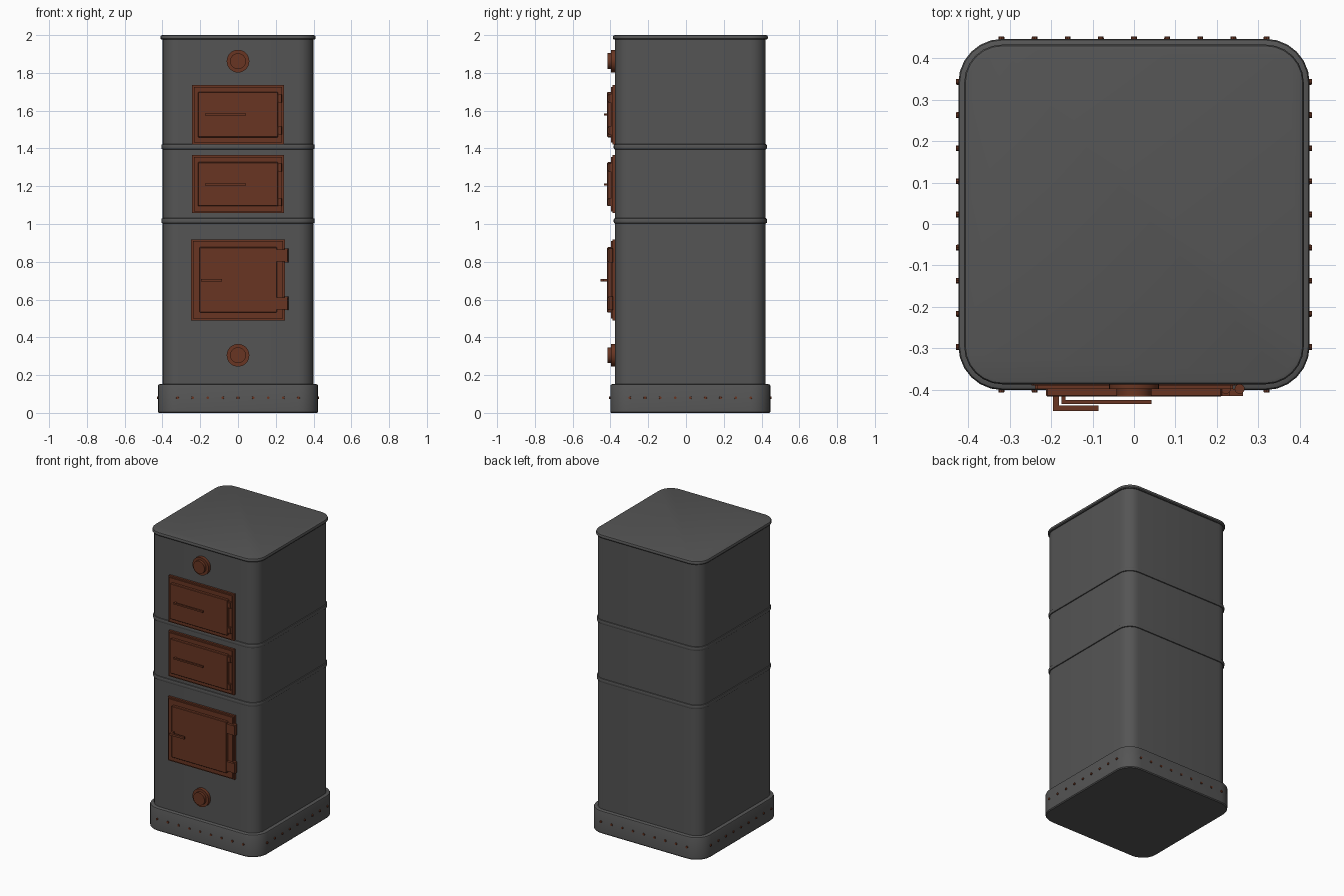
import bpy, bmesh, math
from mathutils import Matrix, Vector

if "Cube" in bpy.data.objects:
    bpy.data.objects.remove(bpy.data.objects["Cube"])

CY = 0.023            # depth centre of the body
FRONT = CY - 0.399    # front wall


def material(name, rgb):
    m = bpy.data.materials.new(name)
    m.diffuse_color = (*rgb, 1)
    m.use_nodes = True
    m.node_tree.nodes["Principled BSDF"].inputs["Base Color"].default_value = m.diffuse_color
    return m


IRON = material("dark_grey_iron", (0.09, 0.09, 0.09))
RUST = material("rust_brown", (0.14, 0.036, 0.016))


def finish(name, bm, mat, smooth=True):
    bmesh.ops.recalc_face_normals(bm, faces=bm.faces)
    me = bpy.data.meshes.new(name)
    bm.to_mesh(me)
    bm.free()
    me.materials.append(mat)
    ob = bpy.data.objects.new(name, me)
    bpy.context.collection.objects.link(ob)
    if smooth:
        bpy.ops.object.select_all(action='DESELECT')
        ob.select_set(True)
        bpy.context.view_layer.objects.active = ob
        bpy.ops.object.shade_smooth_by_angle(angle=math.radians(35))
    return ob


def rounded_loft(name, sections, cap=True, core=0.318, seg=6):
    """Stack of rounded squares given as (half width, height)."""
    bm = bmesh.new()
    rings = []
    for half, z in sections:
        ring, r = [], half - core
        for q, (sx, sy) in enumerate([(1, 1), (-1, 1), (-1, -1), (1, -1)]):
            for i in range(seg + 1):
                a = (q + i / seg) * math.pi / 2
                ring.append(bm.verts.new((sx * core + r * math.cos(a),
                                          CY + sy * core + r * math.sin(a), z)))
        rings.append(ring)
    n = len(rings[0])
    for lo, hi in zip(rings, rings[1:]):
        for i in range(n):
            j = (i + 1) % n
            bm.faces.new((lo[i], lo[j], hi[j], hi[i]))
    if cap:
        bm.faces.new(rings[0][::-1])
        bm.faces.new(rings[-1])
    return finish(name, bm, IRON)


def add_box(bm, x, y, z):
    """Box from (min, max) pairs."""
    lo, hi = Vector((x[0], y[0], z[0])), Vector((x[1], y[1], z[1]))
    m = Matrix.Translation((lo + hi) / 2) @ Matrix.Diagonal((*(hi - lo), 1))
    bmesh.ops.create_cube(bm, size=1, matrix=m)


def add_rod(bm, a, b, r1, r2=None, seg=16):
    """Round rod from a to b."""
    a, b = Vector(a), Vector(b)
    m = Matrix.Translation((a + b) / 2) @ (b - a).to_track_quat('Z', 'Y').to_matrix().to_4x4()
    bmesh.ops.create_cone(bm, cap_ends=True, segments=seg, radius1=r1,
                          radius2=r1 if r2 is None else r2, depth=(b - a).length, matrix=m)


def box(name, x, y, z, bevel=0.0):
    bm = bmesh.new()
    add_box(bm, x, y, z)
    if bevel:
        bmesh.ops.bevel(bm, geom=bm.edges[:], offset=bevel, segments=1, affect='EDGES')
    return finish(name, bm, RUST, False)


# Casing: plinth, body, lid and two raised bands
rounded_loft("plinth", [(0.419, 0), (0.424, 0.006), (0.424, 0.143), (0.421, 0.149), (0.414, 0.152)])
rounded_loft("body", [(0.399, 0.14), (0.399, 1.985)])
rounded_loft("lid", [(0.399, 1.976), (0.406, 1.977), (0.410, 1.982), (0.410, 1.992),
                     (0.407, 1.998), (0.400, 2.0)])
for label, z in (("upper", 1.409), ("lower", 1.017)):
    rounded_loft(label + "_band", [(0.398, z - 0.014), (0.404, z - 0.012), (0.406, z - 0.006),
                                   (0.406, z + 0.006), (0.404, z + 0.012), (0.398, z + 0.014)])

# Rivets around the plinth
bm = bmesh.new()
for i in range(9):
    t = (i - 4) * 0.08
    for s in (-1, 1):
        for axis in (0, 1):
            a, b = [0, CY, 0.08], [0, CY, 0.08]
            a[axis] += s * 0.418
            b[axis] += s * 0.430
            a[1 - axis] += t
            b[1 - axis] += t
            add_rod(bm, a, b, 0.008, 0.007, 10)
finish("plinth_rivets", bm, RUST)

# Round air valves: wide flange and narrower cap
for label, z in (("upper", 1.862), ("lower", 0.305)):
    bm = bmesh.new()
    add_rod(bm, (0, FRONT + 0.01, z), (0, -0.398, z), 0.060, seg=32)
    add_rod(bm, (0, -0.396, z), (0, -0.416, z), 0.042, seg=32)
    finish(label + "_air_valve", bm, RUST)

# Doors: frame, raised panel, hinges and handle
# name, frame half width, frame z, panel x, panel z, hinge x, hinge heights, hinge size
doors = [
    ("top_door", 0.243, (1.422, 1.735), (-0.212, 0.212), (1.459, 1.698), 0.222, (1.495, 1.665), 0.042),
    ("middle_door", 0.243, (1.057, 1.364), (-0.212, 0.212), (1.094, 1.327), 0.222, (1.115, 1.300), 0.042),
    ("fire_door", 0.248, (0.490, 0.919), (-0.203, 0.206), (0.532, 0.877), 0.255, (0.580, 0.833), 0.072),
]
for name, w, fz, px, pz, hx, hinges, hs in doors:
    box(name + "_frame", (-w, w), (-0.390, FRONT + 0.01), fz)
    box(name + "_frame_step", (-w + 0.009, w - 0.009), (-0.398, -0.385),
        (fz[0] + 0.009, fz[1] - 0.009))
    box(name + "_panel", px, (-0.417, -0.390), pz, 0.003)
    bm = bmesh.new()
    for z in hinges:
        add_rod(bm, (hx, -0.398, z - hs / 2), (hx, -0.398, z + hs / 2), 0.012)
        add_box(bm, (px[1] - 0.004, hx + 0.008), (-0.415, -0.398), (z - hs / 2 + 0.004, z + hs / 2 - 0.004))
    finish(name + "_hinges", bm, RUST)

for name, z, x0, x1, y in (("top_handle", 1.58, -0.175, 0.042, -0.430),
                           ("middle_handle", 1.21, -0.175, 0.042, -0.430),
                           ("fire_handle", 0.703, -0.195, -0.086, -0.445)):
    bm = bmesh.new()
    t = 0.005 if x1 > 0 else 0.007
    add_box(bm, (x0, x1), (y - t, y + t), (z - t, z + t))
    add_box(bm, (x0, x0 + 2 * t), (y, -0.410), (z - t, z + t))
    finish(name, bm, RUST, False)
